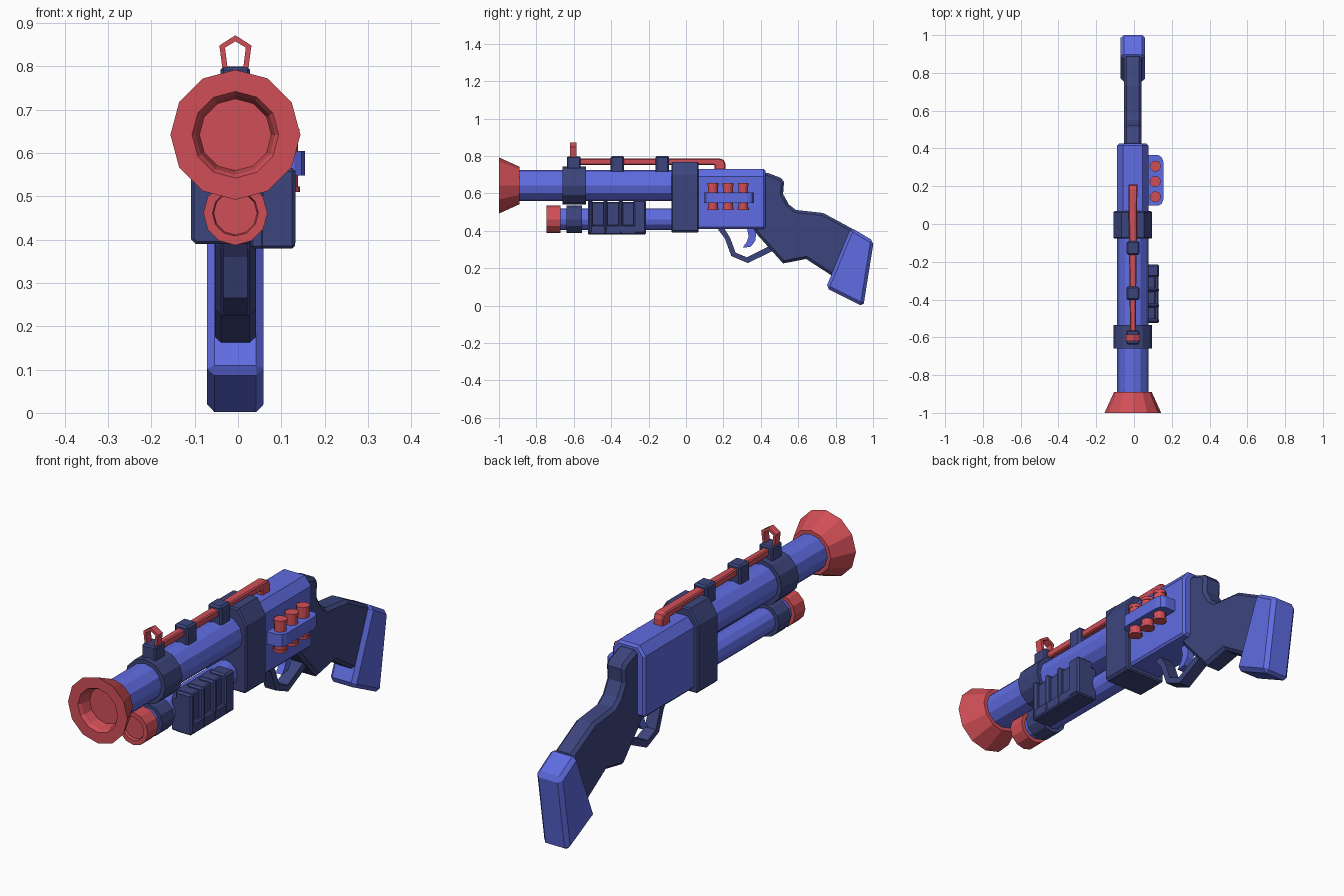
import bpy, bmesh, math
from mathutils import Vector

if "Cube" in bpy.data.objects:
    bpy.data.objects.remove(bpy.data.objects["Cube"])

CX = -0.006          # the gun's centre plane
BARREL_Z, TUBE_Z = 0.642, 0.461


def material(name, rgb):
    m = bpy.data.materials.new(name)
    m.diffuse_color = (*rgb, 1)
    m.use_nodes = True
    m.node_tree.nodes["Principled BSDF"].inputs["Base Color"].default_value = m.diffuse_color
    return m


BLUE = material("blue", (0.115, 0.15, 0.76))
NAVY = material("navy", (0.046, 0.06, 0.205))
RED = material("red", (0.64, 0.078, 0.096))


def finish(name, bm, mat, bevel=0):
    bmesh.ops.recalc_face_normals(bm, faces=bm.faces)
    me = bpy.data.meshes.new(name)
    bm.to_mesh(me)
    bm.free()
    me.materials.append(mat)
    ob = bpy.data.objects.new(name, me)
    bpy.context.collection.objects.link(ob)
    if bevel:
        mod = ob.modifiers.new("bevel", 'BEVEL')
        mod.width, mod.segments = bevel, 1
        mod.limit_method, mod.angle_limit = 'ANGLE', math.radians(60)
    return ob


def place(axis, p, d):
    """Put a 2D profile point at depth d along the given axis."""
    if axis == 'X':
        return Vector((d, p[0], p[1]))
    if axis == 'Y':
        return Vector((p[0], d, p[1]))
    return Vector((p[0], p[1], d))


def prism(name, pts, axis, a, b, mat, bevel=0):
    """Extrude a closed profile along an axis from a to b."""
    bm = bmesh.new()
    lo = [bm.verts.new(place(axis, p, a)) for p in pts]
    hi = [bm.verts.new(place(axis, p, b)) for p in pts]
    bm.faces.new(lo)
    bm.faces.new(hi)
    for i in range(len(pts)):
        j = (i + 1) % len(pts)
        bm.faces.new((lo[i], lo[j], hi[j], hi[i]))
    return finish(name, bm, mat, bevel)


def box(name, x, y, z, mat, bevel=0):
    pts = [(x[0], z[0]), (x[1], z[0]), (x[1], z[1]), (x[0], z[1])]
    return prism(name, pts, 'Y', y[0], y[1], mat, bevel)


def lathe(name, rings, axis, centre, mat, n=12):
    """Loft (depth, radius) rings round an axis and cap both ends."""
    bm = bmesh.new()
    loops = []
    for d, r in rings:
        loops.append([bm.verts.new(place(axis, (
            centre[0] + r * math.cos(2 * math.pi * i / n),
            centre[1] + r * math.sin(2 * math.pi * i / n)), d)) for i in range(n)])
    for p, q in zip(loops, loops[1:]):
        for i in range(n):
            j = (i + 1) % n
            bm.faces.new((p[i], p[j], q[j], q[i]))
    bm.faces.new(loops[0])
    bm.faces.new(loops[-1])
    return finish(name, bm, mat)


def strip(name, outer, inner, axis, a, b, mat, closed=False):
    """Band lying between two matching profile lines."""
    if not closed:
        return prism(name, outer + inner[::-1], axis, a, b, mat)
    bm = bmesh.new()
    g = [[bm.verts.new(place(axis, p, d)) for p in line]
         for line, d in ((outer, a), (outer, b), (inner, b), (inner, a))]
    n = len(outer)
    for k in range(4):
        p, q = g[k], g[(k + 1) % 4]
        for i in range(n):
            j = (i + 1) % n
            bm.faces.new((p[i], p[j], q[j], q[i]))
    return finish(name, bm, mat)


def mirrored(half):
    """Complete a half profile (x offset, z), listed bottom to top."""
    return [(CX + x, z) for x, z in half] + [(CX - x, z) for x, z in reversed(half)]


# Barrel with flared, hollow muzzle
axis_c, tube_c = (CX, BARREL_Z), (CX, TUBE_Z)
lathe("barrel", [(-0.9, 0.083), (0.0, 0.083)], 'Y', axis_c, BLUE)
lathe("muzzle", [(-0.94, 0.083), (-0.985, 0.091), (-1.0, 0.1), (-1.0, 0.15),
                 (-0.89, 0.1)], 'Y', axis_c, RED)
lathe("barrel_band", [(-0.66, 0.102), (-0.535, 0.102)], 'Y', axis_c, NAVY)

# Magazine tube below the barrel
lathe("magazine_tube", [(-0.69, 0.057), (0.0, 0.057)], 'Y', tube_c, BLUE)
lathe("magazine_cap", [(-0.733, 0.05), (-0.745, 0.053), (-0.745, 0.074),
                       (-0.67, 0.074)], 'Y', tube_c, RED)
lathe("magazine_band", [(-0.64, 0.074), (-0.555, 0.074)], 'Y', tube_c, NAVY)

# Front sight
box("sight_base", (CX - 0.034, CX + 0.034), (-0.637, -0.563), (0.7, 0.797), NAVY, 0.006)
strip("front_sight",
      mirrored([(0.028, 0.78), (0.037, 0.848), (0.001, 0.871)]),
      mirrored([(0.018, 0.795), (0.024, 0.843), (0.001, 0.857)]),
      'Y', -0.62, -0.585, RED, closed=True)

# Top rod, widening to the back where it bends into the receiver
rod = prism("top_rod", [(-0.57, 0.752), (-0.57, 0.785), (0.185, 0.785), (0.203, 0.778),
                        (0.21, 0.76), (0.21, 0.715), (0.153, 0.715), (0.153, 0.752)],
            'X', -1, 1, RED, 0.005)
for v in rod.data.vertices:
    v.co.x = CX + v.co.x * (0.015 + 0.009 * (v.co.y + 0.57) / 0.78)
for i, y in enumerate((-0.367, -0.127)):
    box(f"rod_clamp_{i + 1}", (CX - 0.034, CX + 0.034), (y - 0.036, y + 0.036),
        (0.69, 0.8), NAVY, 0.008)

# Centre block and receiver
prism("centre_block", mirrored([(0.092, 0.39), (0.102, 0.4), (0.102, 0.7), (0.06, 0.767)]),
      'Y', -0.078, 0.068, NAVY, 0.006)
prism("receiver", mirrored([(0.075, 0.41), (0.083, 0.42), (0.083, 0.69), (0.052, 0.731)]),
      'Y', 0.05, 0.425, BLUE, 0.01)

# Side grip: plate with a lower bar and raised ribs
prism("grip_plate", [(-0.523, 0.38), (-0.523, 0.53), (-0.5, 0.553), (-0.24, 0.553),
                     (-0.217, 0.53), (-0.217, 0.38)], 'X', 0.03, 0.114, NAVY, 0.005)
box("grip_lower_bar", (0.05, 0.131), (-0.525, -0.215), (0.379, 0.43), NAVY, 0.006)
for i, (a, b) in enumerate(((-0.525, -0.5), (-0.442, -0.42), (-0.36, -0.338), (-0.28, -0.215))):
    box(f"grip_rib_{i + 1}", (0.05, 0.133), (a, b), (0.385, 0.565), NAVY, 0.008)

# Shell holder on the right side
prism("shell_holder", [(0.06, 0.097), (0.13, 0.097), (0.147, 0.108), (0.155, 0.13),
                       (0.155, 0.33), (0.147, 0.353), (0.13, 0.364), (0.06, 0.364)],
      'Z', 0.548, 0.604, BLUE)
for i, y in enumerate((0.144, 0.225, 0.306)):
    lathe(f"shell_{i + 1}", [(0.51, 0.03), (0.523, 0.03), (0.523, 0.026), (0.64, 0.026),
                             (0.64, 0.029), (0.655, 0.029)], 'Z', (0.113, y), RED)

# Trigger and guard
strip("trigger_guard",
      [(0.158, 0.425), (0.207, 0.36), (0.242, 0.265), (0.33, 0.227), (0.46, 0.29)],
      [(0.197, 0.425), (0.237, 0.36), (0.265, 0.283), (0.325, 0.258), (0.45, 0.32)],
      'X', CX - 0.028, CX + 0.028, NAVY)
prism("trigger", [(0.325, 0.42), (0.38, 0.42), (0.37, 0.345), (0.345, 0.313),
                  (0.303, 0.31), (0.325, 0.34), (0.335, 0.37)],
      'X', CX - 0.016, CX + 0.016, BLUE)

# Stock and butt pad
prism("stock", [(0.4, 0.71), (0.435, 0.71), (0.508, 0.682), (0.524, 0.66), (0.519, 0.596),
                (0.55, 0.54), (0.588, 0.511), (0.733, 0.495), (0.9, 0.405),
                (0.80, 0.155), (0.775, 0.163), (0.642, 0.249), (0.519, 0.225),
                (0.38, 0.38), (0.35, 0.43), (0.4, 0.5)],
      'X', CX - 0.047, CX + 0.047, NAVY, 0.014)
prism("butt_pad", [(0.882, 0.417), (1.004, 0.345), (0.948, -0.006), (0.748, 0.094)],
      'X', CX - 0.065, CX + 0.065, BLUE, 0.017)
